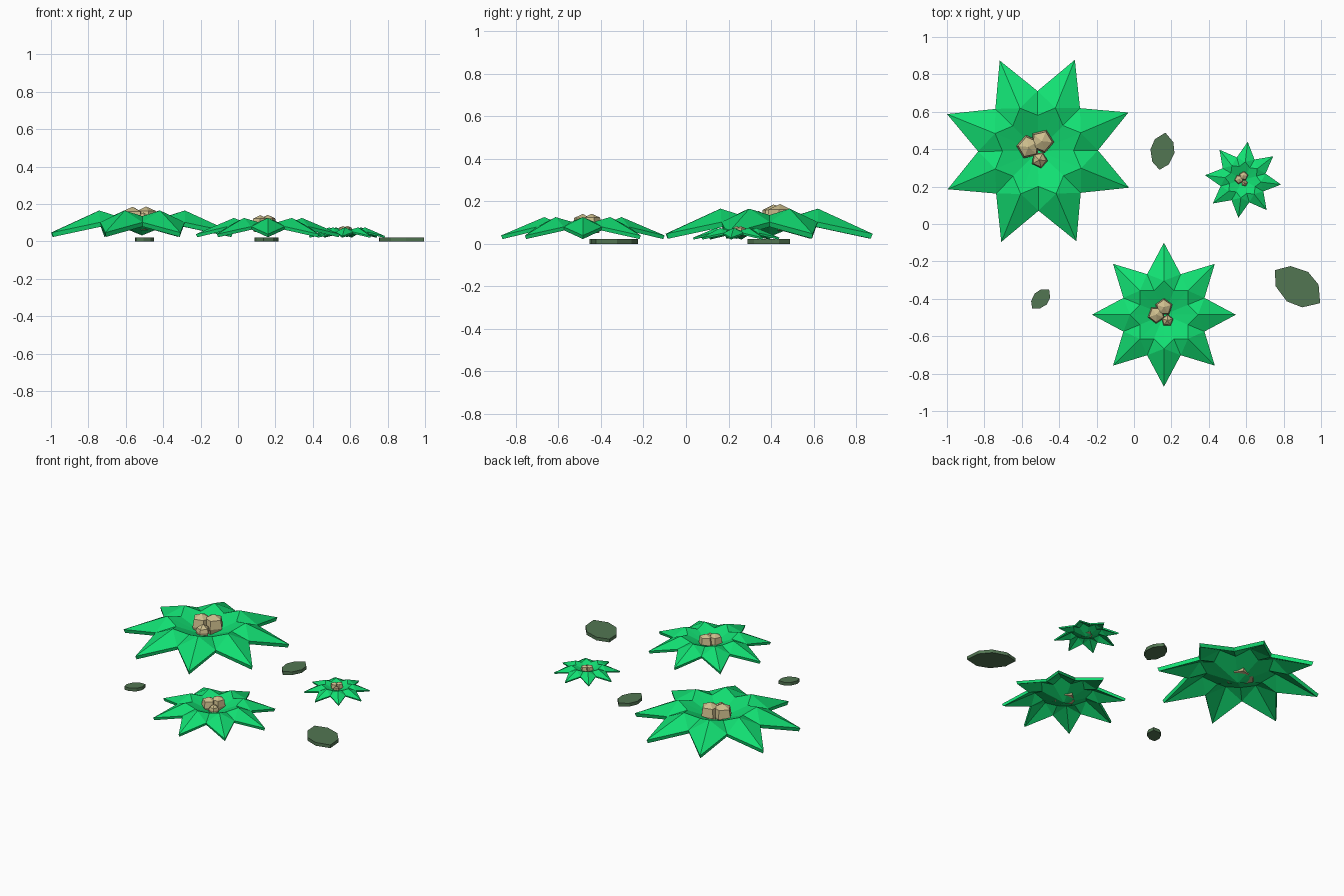
import bpy, bmesh
from math import sin, cos, pi, radians
from mathutils import Vector, Matrix

if "Cube" in bpy.data.objects:
    bpy.data.objects.remove(bpy.data.objects["Cube"])


def material(name, rgb):
    m = bpy.data.materials.new(name)
    m.diffuse_color = (*rgb, 1)
    m.use_nodes = True
    m.node_tree.nodes["Principled BSDF"].inputs["Base Color"].default_value = m.diffuse_color
    return m


GREEN = material("bright green", (0.006, 0.74, 0.17))
GOLD = material("pale gold", (0.62, 0.52, 0.27))
LEAF = material("dull leaf green", (0.085, 0.18, 0.085))


def make_object(name, bm, mat, loc, scale=1.0, rot=0.0):
    me = bpy.data.meshes.new(name)
    bm.to_mesh(me)
    bm.free()
    me.materials.append(mat)
    ob = bpy.data.objects.new(name, me)
    ob.matrix_world = (Matrix.Translation(loc) @ Matrix.Rotation(radians(rot), 4, 'Z')
                       @ Matrix.Scale(scale, 4))
    bpy.context.collection.objects.link(ob)
    return ob


def star_ring(bm, tip, valley):
    """16 points alternating between tip and valley (radius, height)."""
    out = []
    for i in range(16):
        r, z = valley if i % 2 else tip
        a = i * pi / 8
        out.append(bm.verts.new((r * cos(a), r * sin(a), z)))
    return out


def flower(size, loc, scale, rot):
    # star-shaped bowl surrounded by eight drooping petals
    bm = bmesh.new()
    centre = bm.verts.new((0, 0, 0.04))
    inner = star_ring(bm, (0.248, 0.148), (0.19, 0.118))
    outer = star_ring(bm, (0.525, 0.03), (0.32, 0.085))
    for i in range(16):
        j = (i + 1) % 16
        bm.faces.new((centre, inner[i], inner[j]))
        # split each petal half from ridge tip to valley
        if i % 2 == 0:
            bm.faces.new((inner[i], outer[i], outer[j]))
            bm.faces.new((inner[i], outer[j], inner[j]))
        else:
            bm.faces.new((inner[i], outer[i], inner[j]))
            bm.faces.new((outer[i], outer[j], inner[j]))
    ob = make_object(size + "_flower_petals", bm, GREEN, loc, scale, rot)
    mod = ob.modifiers.new("thickness", 'SOLIDIFY')
    mod.thickness = 0.025
    mod.offset = -1

    # cluster of three faceted seed nubs in the bowl
    seeds = [(0.0, 0.055, 0.065, 0.17), (-0.055, 0.0, 0.065, 0.168), (0.025, -0.042, 0.045, 0.138)]
    bm = bmesh.new()
    for k, (x, y, r, top) in enumerate(seeds):
        rings = []
        for rr, z in ((0.75, 0.045), (1.0, 0.09), (0.85, top - 0.025)):
            rings.append([bm.verts.new((x + r * rr * cos(a), y + r * rr * sin(a), z))
                          for a in (pi / 2 + n * 2 * pi / 5 + k * 0.6 for n in range(5))])
        apex = bm.verts.new((x, y, top))
        bm.faces.new(rings[0][::-1])
        for n in range(5):
            m = (n + 1) % 5
            for lo, hi in zip(rings, rings[1:]):
                bm.faces.new((lo[n], lo[m], hi[m], hi[n]))
            bm.faces.new((rings[2][n], rings[2][m], apex))
    make_object(size + "_flower_seeds", bm, GOLD, loc, scale, rot)


def leaf(name, x, y, scale, rot):
    # thick eight-sided leaf plate with a point at each end
    half = [(0.085, 0.075), (0.0, 0.097), (-0.095, 0.067)]
    outline = ([(0.15, 0.0)] + half + [(-0.15, 0.0)]
               + [(px, -py) for px, py in reversed(half)])
    bm = bmesh.new()
    face = bm.faces.new([bm.verts.new((px * scale, py * scale, 0)) for px, py in outline])
    up = bmesh.ops.extrude_face_region(bm, geom=[face])
    bmesh.ops.translate(bm, vec=(0, 0, 0.022),
                        verts=[v for v in up["geom"] if isinstance(v, bmesh.types.BMVert)])
    bmesh.ops.recalc_face_normals(bm, faces=bm.faces)
    make_object(name, bm, LEAF, Vector((x, y, 0)), 1.0, rot)


flower("large", Vector((-0.513, 0.391, 0.017)), 1.0, -22)
flower("medium", Vector((0.16, -0.485, 0.017)), 0.733, 0)
flower("small", Vector((0.583, 0.236, 0.017)), 0.39, -7)

leaf("large_leaf", 0.874, -0.335, 1.0, -36)
leaf("middle_leaf", 0.152, 0.389, 0.67, 81)
leaf("small_leaf", -0.499, -0.401, 0.45, 48)
